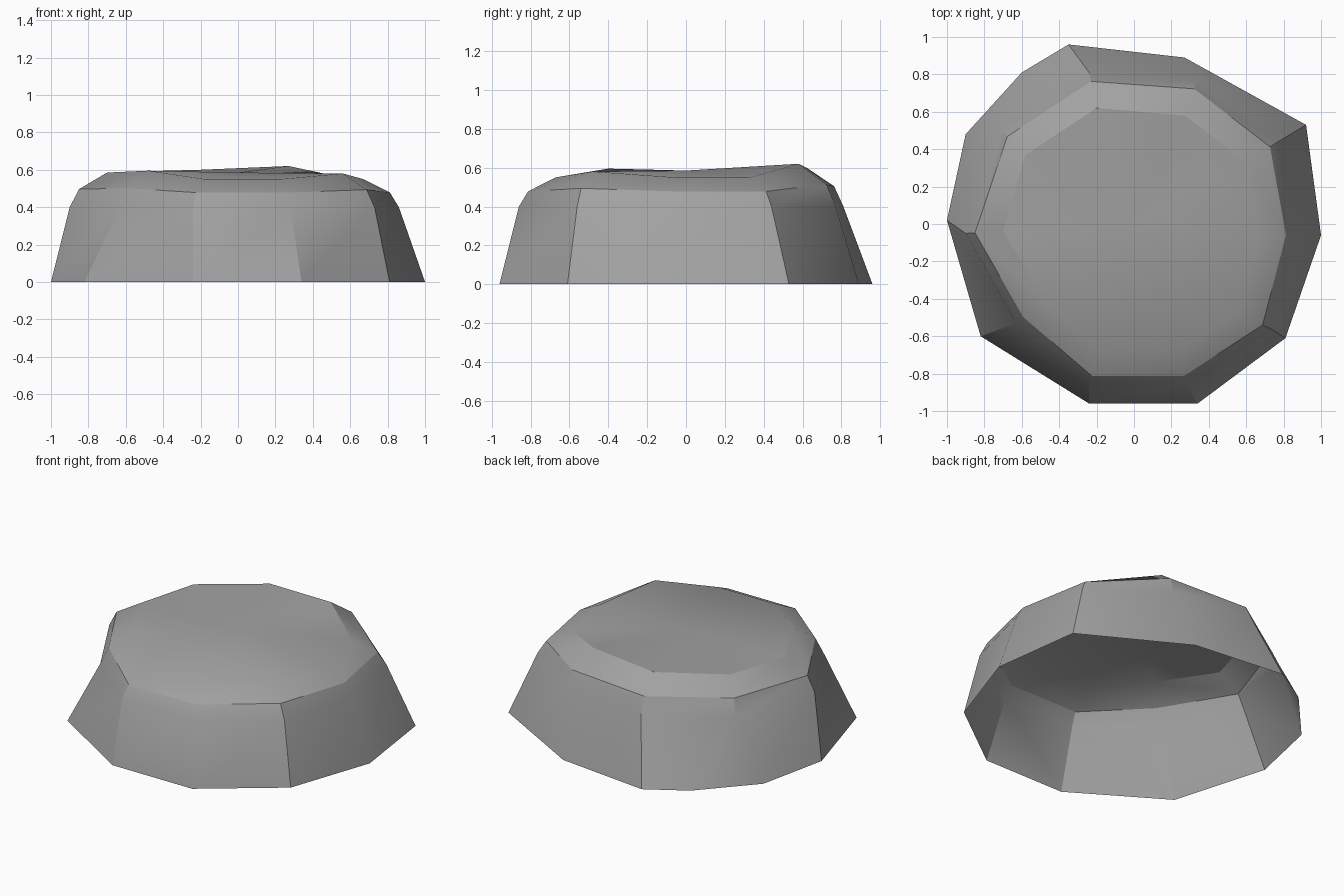
import bpy, bmesh, math
from mathutils import Vector

default_cube = bpy.data.objects.get("Cube")
if default_cube:
    bpy.data.objects.remove(default_cube, do_unlink=True)


def flat_material(name, colour):
    mat = bpy.data.materials.new(name)
    mat.use_nodes = True
    mat.diffuse_color = colour
    mat.node_tree.nodes["Principled BSDF"].inputs["Base Color"].default_value = colour
    return mat


def add_ring(bm, points):
    return [bm.verts.new(p) for p in points]


def bridge(bm, lower, upper):
    """Join two rings that have the same number of corners with quads."""
    count = len(lower)
    for i in range(count):
        j = (i + 1) % count
        bm.faces.new((lower[i], lower[j], upper[j], upper[i]))


# Ground outline, counter-clockwise from the front left corner
ground_outline = [(-.24, -.96), (.34, -.96), (.81, -.61), (1, -.06), (.92, .53), (.27, .89),
                  (-.35, .96), (-.6, .81), (-.9, .48), (-1, .02), (-.82, -.6)]
# Shoulder outline, level all round, where the sides start to round over
shoulder_outline = [(-.24, -.86), (.28, -.86), (.73, -.56), (.86, -.06), (.77, .44),
                    (.34, .77), (-.24, .81), (-.71, .5), (-.9, -.05), (-.63, -.53)]
# Uneven rim of the top
rim_outline = [(-.18, -.67, .55), (.23, -.67, .55), (.56, -.48, .58), (.67, -.06, .55),
               (.6, .33, .55), (.27, .58, .62), (-.2, .62, .6), (-.58, .37, .59),
               (-.7, -.04, .585), (-.48, -.4, .595)]
shoulder_height = .4
extra_corner = 7  # ground corner that has no shoulder corner above it

ground_points = [Vector((x, y, 0)) for x, y in ground_outline]
shoulder_points = [Vector((x, y, shoulder_height)) for x, y in shoulder_outline]
rim_points = [Vector(p) for p in rim_outline]

# Rounded band between shoulder and rim
band_points = []
for low, high in zip(shoulder_points, rim_points):
    point = low.lerp(high, .25)
    point.z = low.lerp(high, .52).z
    band_points.append(point)

bm = bmesh.new()
ground = add_ring(bm, ground_points)
shoulder = add_ring(bm, shoulder_points)
band = add_ring(bm, band_points)
rim = add_ring(bm, rim_points)

# Sloping sides, with one triangle taking up the extra ground corner
below = [v for i, v in enumerate(ground) if i != extra_corner]
for i in range(len(shoulder)):
    j = (i + 1) % len(shoulder)
    if i == extra_corner - 1:
        corner = ground[extra_corner]
        bm.faces.new((below[i], corner, shoulder[j], shoulder[i]))
        bm.faces.new((corner, below[j], shoulder[j]))
    else:
        bm.faces.new((below[i], below[j], shoulder[j], shoulder[i]))

# Rounded edge and gently dished top; the underside stays open
bridge(bm, shoulder, band)
bridge(bm, band, rim)
centre = bm.verts.new((0, 0, .585))
for i in range(len(rim)):
    bm.faces.new((rim[i], rim[(i + 1) % len(rim)], centre))

mesh = bpy.data.meshes.new("boulder")
bm.to_mesh(mesh)
bm.free()
boulder = bpy.data.objects.new("boulder", mesh)
bpy.context.collection.objects.link(boulder)
mesh.materials.append(flat_material("stone grey", (.36, .36, .36, 1)))

# Soft shading across the shallow facets only
bpy.ops.object.select_all(action="DESELECT")
boulder.select_set(True)
bpy.context.view_layer.objects.active = boulder
bpy.ops.object.shade_smooth_by_angle(angle=math.radians(30))
